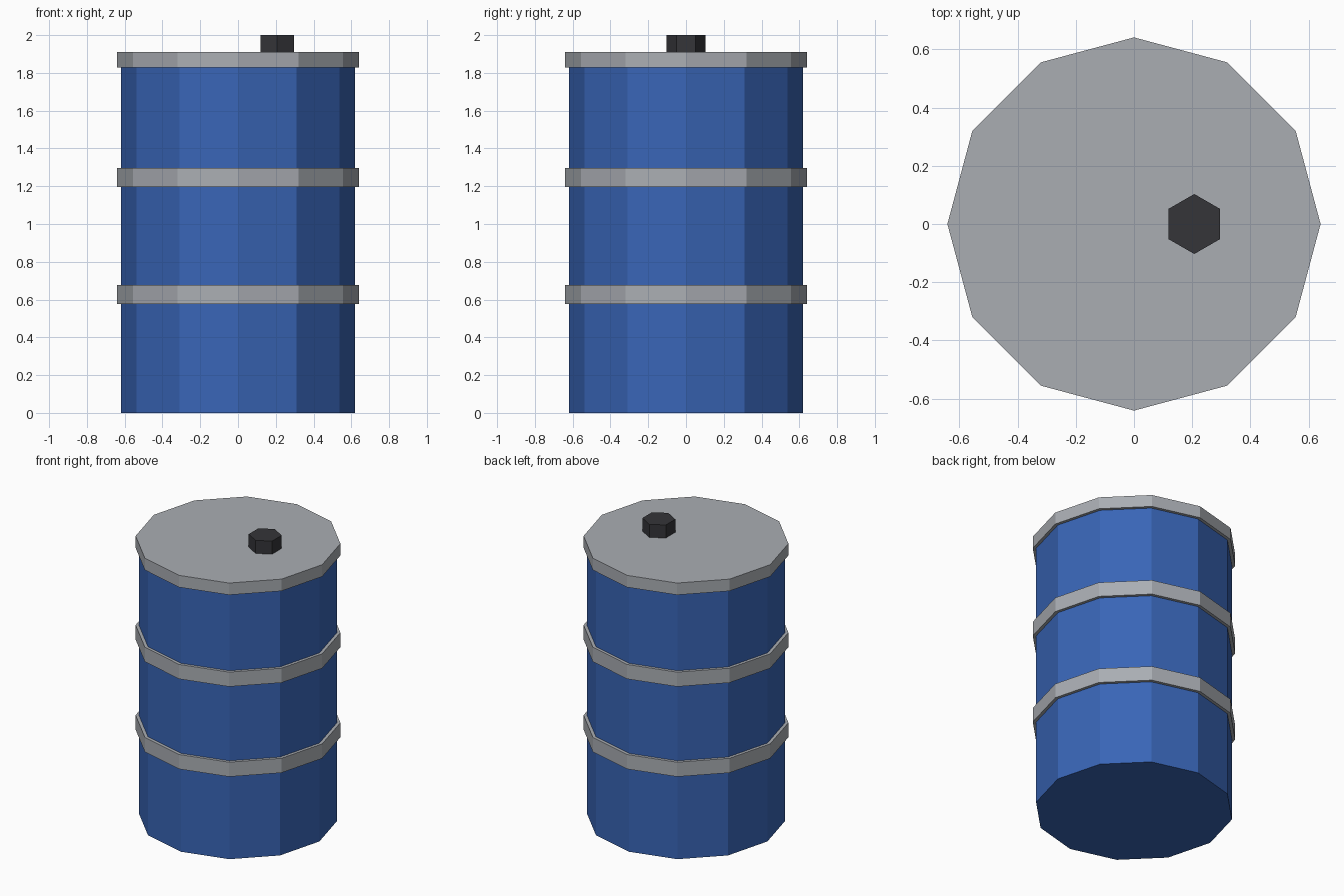
import bpy

if "Cube" in bpy.data.objects:
    bpy.data.objects.remove(bpy.data.objects["Cube"])


def material(name, rgb):
    mat = bpy.data.materials.new(name)
    mat.diffuse_color = (*rgb, 1)
    mat.use_nodes = True
    mat.node_tree.nodes["Principled BSDF"].inputs["Base Color"].default_value = mat.diffuse_color
    return mat


def prism(name, sides, radius, z0, z1, mat, x=0):
    bpy.ops.mesh.primitive_cylinder_add(
        vertices=sides, radius=radius, depth=z1 - z0, location=(x, 0, (z0 + z1) / 2))
    obj = bpy.context.object
    obj.name = name
    obj.data.materials.append(mat)
    return obj


blue = material("blue_paint", (0.04, 0.13, 0.47))
steel = material("steel", (0.40, 0.42, 0.45))
dark = material("dark_plastic", (0.035, 0.035, 0.04))

# Twelve-sided drum body
prism("drum_body", 12, 0.62, 0, 1.87, blue)

# Reinforcing hoops and lid
prism("lower_hoop", 12, 0.641, 0.577, 0.677, steel)
prism("upper_hoop", 12, 0.641, 1.197, 1.297, steel)
prism("lid", 12, 0.641, 1.828, 1.91, steel)

# Off-centre hexagonal filler cap, sunk slightly into the lid
prism("filler_cap", 6, 0.103, 1.89, 2.0, dark, x=0.207)
